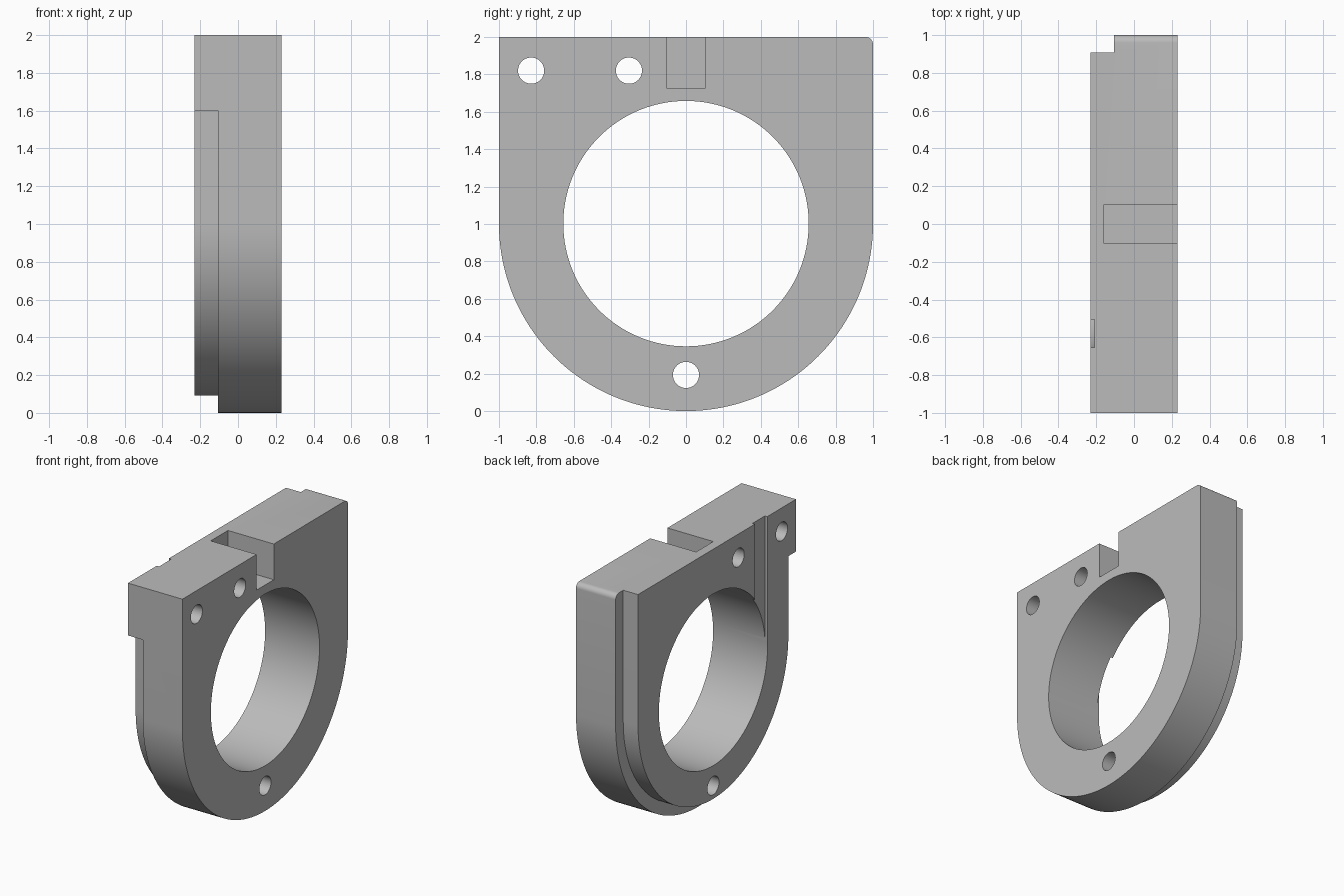
import bpy
import bmesh
from math import cos, sin, pi, radians

cube = bpy.data.objects.get("Cube")
if cube:
    bpy.data.objects.remove(cube, do_unlink=True)

BACK, FRONT = -0.23, 0.23     # thickness runs along x
CENTRE = 1.0                  # height of the bore axis
TOP = 2.0
OUT = 0.4                     # overshoot of the cutters

grey = bpy.data.materials.new("plain grey")
grey.use_nodes = True
colour = (0.5, 0.5, 0.5, 1)
grey.diffuse_color = colour
grey.node_tree.nodes["Principled BSDF"].inputs["Base Color"].default_value = colour


def arc(y, z, r, start, end, n):
    """Points of an arc in the y-z plane, angles in degrees."""
    angles = [radians(start + (end - start) * i / n) for i in range(n + 1)]
    return [(y + r * cos(a), z + r * sin(a)) for a in angles]


def prism(name, outline, x0, x1):
    """Extrude a y-z outline from x0 to x1."""
    bm = bmesh.new()
    face = bm.faces.new([bm.verts.new((x0, y, z)) for y, z in outline])
    ext = bmesh.ops.extrude_face_region(bm, geom=[face])
    moved = [v for v in ext["geom"] if isinstance(v, bmesh.types.BMVert)]
    bmesh.ops.translate(bm, verts=moved, vec=(x1 - x0, 0, 0))
    bmesh.ops.recalc_face_normals(bm, faces=bm.faces)
    mesh = bpy.data.meshes.new(name)
    bm.to_mesh(mesh)
    bm.free()
    mesh.materials.append(grey)
    obj = bpy.data.objects.new(name, mesh)
    bpy.context.collection.objects.link(obj)
    return obj


def box(name, y0, y1, z0, z1, x0, x1):
    return prism(name, [(y0, z0), (y1, z0), (y1, z1), (y0, z1)], x0, x1)


def hole(name, y, z, r, n):
    return prism(name, arc(y, z, r, 0, 360, n)[:-1], BACK - OUT, FRONT + OUT)


# Housing: half-round bottom, square top with one rounded corner
fillet = 0.04
outline = arc(0, CENTRE, 1.0, 180, 360, 96)
outline += arc(1 - fillet, TOP - fillet, fillet, 0, 90, 8)
outline += [(-1, TOP)]
housing = prism("clamp_housing", outline, BACK, FRONT)

# Rebate around the rim, stopping below the lug at the front
lip = 0.908
rebate = [(lip, TOP + OUT)] + arc(0, CENTRE, lip, 360, 180, 96)
rebate += [(-lip, 1.6), (-1 - OUT, 1.6), (-1 - OUT, -OUT),
           (1 + OUT, -OUT), (1 + OUT, TOP + OUT)]

cutters = [
    prism("rebate_cutter", rebate, BACK - OUT, -0.105),
    # Top slot, open towards +x
    box("slot_cutter", -0.104, 0.104, 1.727, TOP + OUT, -0.158, FRONT + OUT),
    # Shallow groove from the top down into the bore
    box("groove_cutter", -0.653, -0.505, CENTRE, TOP + OUT, BACK - OUT, -0.21),
    # Bore and the three bolt holes
    hole("bore_cutter", 0, CENTRE + 0.002, 0.656, 128),
    hole("bottom_hole_cutter", 0, 0.193, 0.07, 40),
    hole("outer_hole_cutter", -0.828, 1.82, 0.07, 40),
    hole("inner_hole_cutter", -0.305, 1.82, 0.07, 40),
]

bpy.ops.object.select_all(action="DESELECT")
bpy.context.view_layer.objects.active = housing
housing.select_set(True)
for cutter in cutters:
    cutter.hide_render = True
    cut = housing.modifiers.new(cutter.name, "BOOLEAN")
    cut.operation = "DIFFERENCE"
    cut.solver = "EXACT"
    cut.object = cutter
    bpy.ops.object.modifier_apply(modifier=cut.name)
    bpy.data.objects.remove(cutter, do_unlink=True)

bpy.ops.object.shade_smooth_by_angle(angle=radians(30))
